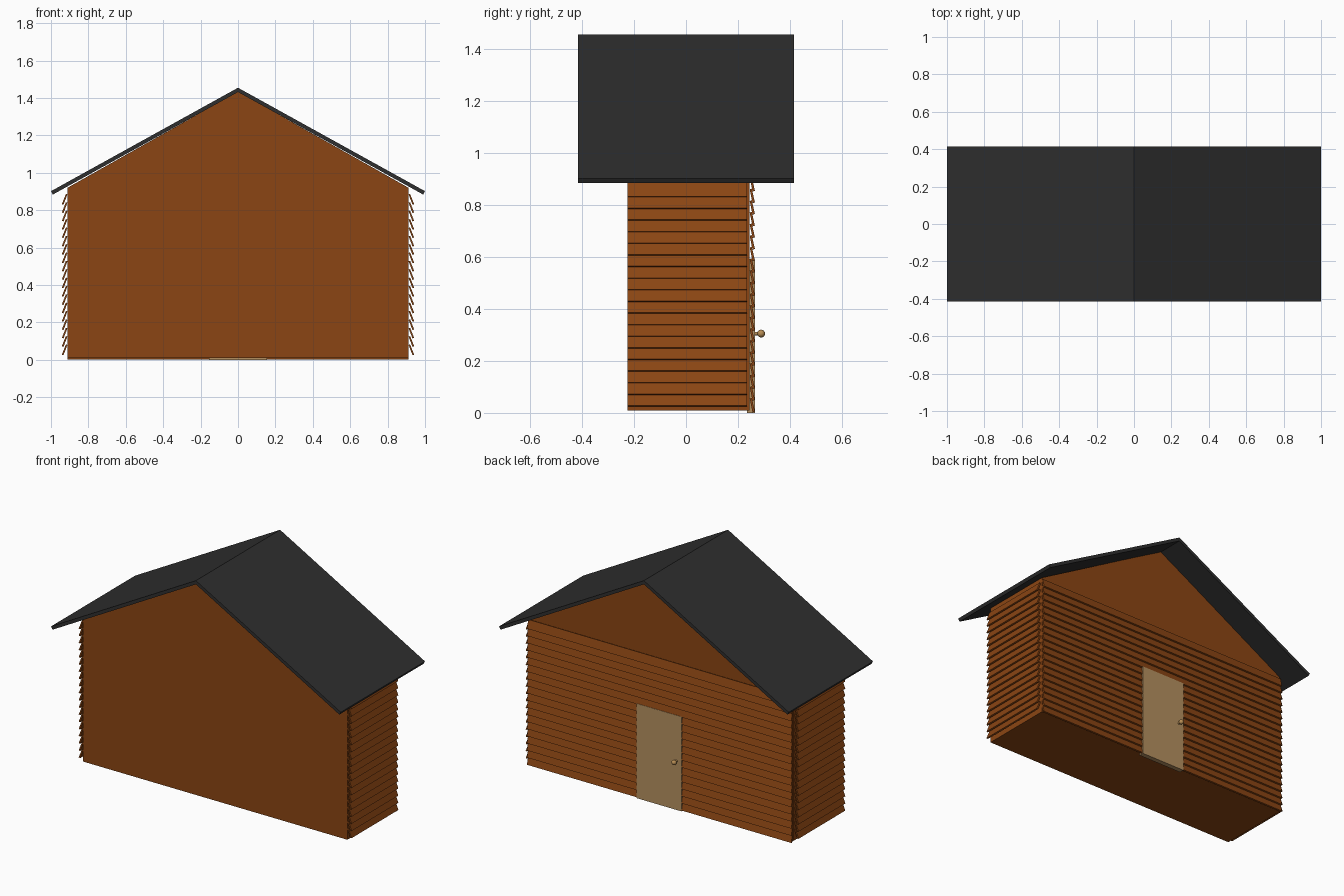
import bpy, bmesh, math
from mathutils import Vector

if "Cube" in bpy.data.objects:
    bpy.data.objects.remove(bpy.data.objects["Cube"])


def material(name, rgb):
    m = bpy.data.materials.new(name)
    m.diffuse_color = (*rgb, 1)
    m.use_nodes = True
    m.node_tree.nodes["Principled BSDF"].inputs["Base Color"].default_value = m.diffuse_color
    return m


WOOD = material("brown wood", (0.258, 0.060, 0.0065))
ROOF = material("dark grey roofing", (0.028, 0.028, 0.028))
DOOR = material("tan door", (0.46, 0.28, 0.117))
KNOB = material("brass", (0.48, 0.27, 0.09))


def finish(bm, name, mat):
    bmesh.ops.recalc_face_normals(bm, faces=bm.faces)
    me = bpy.data.meshes.new(name)
    bm.to_mesh(me)
    bm.free()
    me.materials.append(mat)
    ob = bpy.data.objects.new(name, me)
    bpy.context.collection.objects.link(ob)
    return ob


def add_prism(bm, points, sweep):
    """Close a 3D outline and extrude it along the sweep vector."""
    face = bm.faces.new([bm.verts.new(p) for p in points])
    out = bmesh.ops.extrude_face_region(bm, geom=[face])
    moved = [v for v in out["geom"] if isinstance(v, bmesh.types.BMVert)]
    bmesh.ops.translate(bm, verts=moved, vec=Vector(sweep))


def prism(name, points, sweep, mat):
    bm = bmesh.new()
    add_prism(bm, points, sweep)
    return finish(bm, name, mat)


HALF, FRONT, BACK, PITCH = 0.912, -0.225, 0.245, 0.0447
# Section of one leaning board: (distance out from wall, height)
BOARD = [(0.021, 0), (0.030, 0.003), (0.008, 0.058), (0, 0.055)]
BACK_BOARD = [(0.011, 0), (0.020, 0.003), (0.008, 0.056), (0, 0.053)]

# Walls and gable
prism("walls", [(-HALF, FRONT, 0.01), (HALF, FRONT, 0.01), (HALF, FRONT, 0.92), (-HALF, FRONT, 0.92)],
      (0, BACK - FRONT, 0), WOOD)
prism("gable", [(-HALF, FRONT, 0.92), (HALF, FRONT, 0.92), (0, FRONT, 1.434)],
      (0, BACK - FRONT, 0), WOOD)

# Overlapping boards on both end walls
for side, label in ((-1, "left"), (1, "right")):
    bm = bmesh.new()
    for i in range(19):
        z = 0.025 + i * PITCH
        add_prism(bm, [(side * (HALF + d), FRONT, z + h) for d, h in BOARD], (0, 0.46, 0))
    finish(bm, label + "_boards", WOOD)

# Overlapping boards on the back wall
bm = bmesh.new()
for i in range(20):
    z = 0.002 + i * PITCH
    add_prism(bm, [(-HALF, BACK + d, z + h) for d, h in BACK_BOARD], (2 * HALF, 0, 0))
finish(bm, "back_boards", WOOD)

# Roof slabs
for side, label in ((-1, "left"), (1, "right")):
    prism(label + "_roof",
          [(0, -0.415, 1.455), (side, -0.415, 0.902), (side * 0.99, -0.415, 0.884), (0, -0.415, 1.432)],
          (0, 0.83, 0), ROOF)

# Door
prism("door", [(-0.155, 0.235, 0), (0.155, 0.235, 0), (0.155, 0.235, 0.59), (-0.155, 0.235, 0.59)],
      (0, 0.031, 0), DOOR)

# Door knob: stem and ball
bpy.ops.mesh.primitive_cylinder_add(vertices=16, radius=0.007, depth=0.03,
                                    location=(-0.12, 0.272, 0.305), rotation=(math.pi / 2, 0, 0))
stem = bpy.context.object
stem.name = "knob_stem"
bpy.ops.mesh.primitive_uv_sphere_add(segments=24, ring_count=12, radius=0.015,
                                     location=(-0.12, 0.289, 0.305))
ball = bpy.context.object
ball.name = "knob"
for ob in (stem, ball):
    ob.data.materials.append(KNOB)
    bpy.ops.object.select_all(action='DESELECT')
    ob.select_set(True)
    bpy.context.view_layer.objects.active = ob
    bpy.ops.object.shade_smooth_by_angle()
